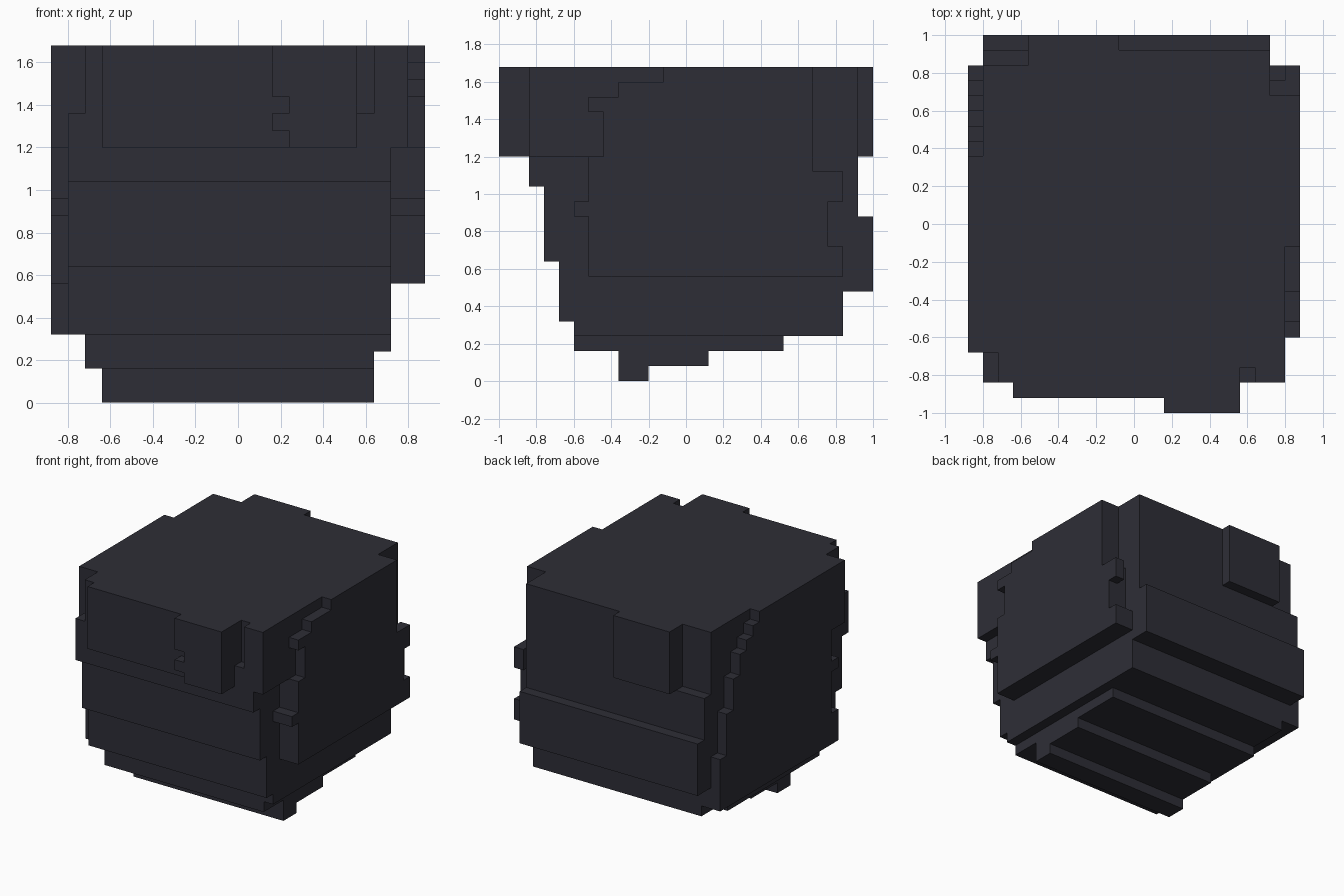
import bpy, bmesh

old = bpy.data.objects.get("Cube")
if old:
    bpy.data.objects.remove(old, do_unlink=True)

COLOR = (0.027, 0.027, 0.037, 1.0)
mat = bpy.data.materials.new("dark slate")
mat.use_nodes = True
mat.diffuse_color = COLOR
bsdf = mat.node_tree.nodes["Principled BSDF"]
bsdf.inputs["Base Color"].default_value = COLOR
bsdf.inputs["Roughness"].default_value = 0.9


def stepped(name, axis, lo, hi, rows):
    """Extrude a stepped outline from lo to hi along axis.
    rows are (b0, b1, a0, a1): a, b = y, z for axis x; x, z for y; x, y for z."""
    outline = []
    for b0, b1, a0, a1 in rows:
        outline += [(a1, b0), (a1, b1)]
    for b0, b1, a0, a1 in reversed(rows):
        outline += [(a0, b1), (a0, b0)]
    pts = [p for i, p in enumerate(outline) if p != outline[i - 1]]
    place = {"x": lambda a, b: (lo, a, b),
             "y": lambda a, b: (a, lo, b),
             "z": lambda a, b: (a, b, lo)}[axis]
    bm = bmesh.new()
    face = bm.faces.new([bm.verts.new(place(a, b)) for a, b in pts])
    ext = bmesh.ops.extrude_face_region(bm, geom=[face])
    move = [hi - lo if axis == k else 0 for k in "xyz"]
    bmesh.ops.translate(bm, vec=move, verts=[
        v for v in ext["geom"] if isinstance(v, bmesh.types.BMVert)])
    bmesh.ops.recalc_face_normals(bm, faces=bm.faces)
    mesh = bpy.data.meshes.new(name)
    bm.to_mesh(mesh)
    bm.free()
    mesh.materials.append(mat)
    obj = bpy.data.objects.new(name, mesh)
    bpy.context.collection.objects.link(obj)
    return obj


# Base layers, from the floor strip upward
stepped("floor_strip", "z", 0, 0.08, [(-0.36, -0.20, -0.64, 0.64)])
stepped("floor_plate", "z", 0.08, 0.16, [(-0.36, 0.12, -0.64, 0.64)])
stepped("base_plate", "z", 0.16, 0.24, [(-0.60, 0.52, -0.72, 0.64)])
stepped("base_slab", "z", 0.24, 0.32, [(-0.60, 0.84, -0.72, 0.72)])

# Middle body: front steps outward, rear has a thick band
stepped("body", "x", -0.80, 0.72, [
    (0.32, 0.48, -0.68, 0.84),
    (0.48, 0.64, -0.68, 1.00),
    (0.64, 0.88, -0.76, 1.00),
    (0.88, 1.04, -0.76, 0.92),
    (1.04, 1.20, -0.84, 0.92)])

# Upper body with notched corners
stepped("upper_body", "z", 1.20, 1.36, [
    (-0.84, 0.68, -0.80, 0.80),
    (0.68, 0.84, -0.80, 0.72),
    (0.84, 0.92, -0.56, 0.72)])
stepped("top_body", "z", 1.36, 1.68, [
    (-0.84, -0.76, -0.72, 0.56),
    (-0.76, -0.68, -0.72, 0.80),
    (-0.68, 0.68, -0.80, 0.80),
    (0.68, 0.84, -0.80, 0.72),
    (0.84, 0.92, -0.56, 0.72)])
stepped("front_corner_post", "z", 1.36, 1.68, [(-0.84, -0.76, 0.64, 0.80)])

# Front and rear raised plates
stepped("front_plate", "y", -0.92, -0.84, [(1.20, 1.68, -0.64, 0.56)])
stepped("front_block", "y", -1.00, -0.92, [
    (1.20, 1.28, 0.24, 0.56),
    (1.28, 1.36, 0.16, 0.56),
    (1.36, 1.44, 0.24, 0.56),
    (1.44, 1.68, 0.16, 0.56)])
stepped("rear_block", "y", 0.92, 1.00, [(1.20, 1.68, -0.56, -0.08)])

# Left side panel, in two layers
stepped("left_panel_inner", "x", 0.72, 0.80, [
    (0.56, 0.72, -0.52, 0.84),
    (0.72, 0.88, -0.52, 0.76),
    (0.88, 0.96, -0.60, 0.76),
    (0.96, 1.12, -0.52, 0.76),
    (1.12, 1.20, -0.52, 0.68)])
stepped("left_panel_outer", "x", 0.80, 0.88, [
    (0.56, 0.72, -0.52, 0.84),
    (0.72, 0.88, -0.52, 0.76),
    (0.88, 0.96, -0.60, 0.76),
    (0.96, 1.12, -0.52, 0.84),
    (1.12, 1.20, -0.52, 0.68),
    (1.20, 1.44, -0.44, 0.68),
    (1.44, 1.52, -0.52, 0.68),
    (1.52, 1.60, -0.36, 0.68),
    (1.60, 1.68, -0.12, 0.68)])

# Right side panel with a staircase rear edge
stepped("right_panel", "x", -0.88, -0.80, [
    (0.32, 0.56, -0.60, 0.84),
    (0.56, 0.72, -0.52, 0.84),
    (0.72, 0.88, -0.52, 0.76),
    (0.88, 0.96, -0.60, 0.76),
    (0.96, 1.04, -0.52, 0.76),
    (1.04, 1.20, -0.52, 0.68),
    (1.20, 1.28, -0.68, 0.68),
    (1.28, 1.44, -0.68, 0.60),
    (1.44, 1.52, -0.68, 0.52),
    (1.52, 1.60, -0.68, 0.44),
    (1.60, 1.68, -0.68, 0.36)])
